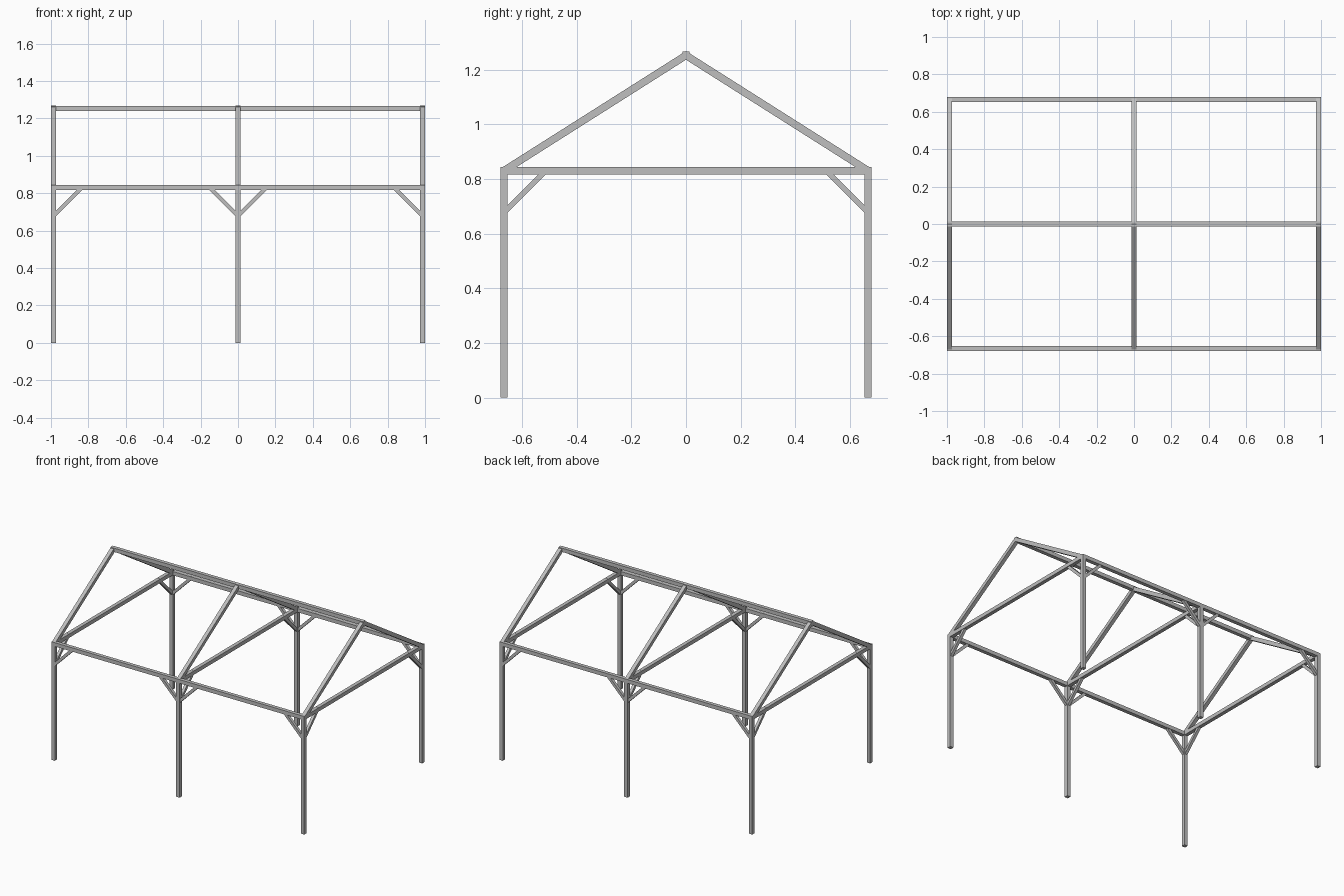
import bpy
import bmesh
from mathutils import Vector, Matrix

cube = bpy.data.objects.get("Cube")
if cube:
    bpy.data.objects.remove(cube, do_unlink=True)

steel = bpy.data.materials.new("light_grey")
steel.use_nodes = True
steel.diffuse_color = (0.52, 0.52, 0.52, 1)
steel.node_tree.nodes["Principled BSDF"].inputs["Base Color"].default_value = (0.52, 0.52, 0.52, 1)

W = 0.027            # main timber width
HALF = W / 2
PX = 1 - HALF        # post grid
PY = 0.68 - HALF
EAVE = 0.831         # centre height of the eave beams
RIDGE = 1.253        # centre height of the ridge
BRACE = 0.02
REACH = 0.16         # brace run along each beam


def finish(name, bm):
    bmesh.ops.recalc_face_normals(bm, faces=bm.faces)
    mesh = bpy.data.meshes.new(name)
    bm.to_mesh(mesh)
    bm.free()
    mesh.materials.append(steel)
    obj = bpy.data.objects.new(name, mesh)
    bpy.context.collection.objects.link(obj)
    return obj


def beam(name, start, end, width=W):
    """Square timber between two points, kept upright."""
    a, b = Vector(start), Vector(end)
    axis = (b - a).normalized()
    side = axis.cross(Vector((0, 0, 1)))
    side = side.normalized() if side.length > 0.01 else Vector((1, 0, 0))
    up = side.cross(axis)
    rot = Matrix((side, axis, up)).transposed().to_4x4()
    size = Matrix.Diagonal((width, (b - a).length, width, 1))
    bm = bmesh.new()
    bmesh.ops.create_cube(bm, size=1, matrix=Matrix.Translation((a + b) / 2) @ rot @ size)
    return finish(name, bm)


def rafter_pair(name, x):
    """Mitred chevron extruded along x."""
    slope = (RIDGE - EAVE) / PY
    drop = HALF * (1 + slope * slope) ** 0.5
    end = PY + 0.008
    foot = RIDGE - slope * end
    outline = [(-end, foot + drop), (0, RIDGE + drop), (end, foot + drop),
               (end, foot - drop), (0, RIDGE - drop), (-end, foot - drop)]
    bm = bmesh.new()
    verts = [bm.verts.new((x - HALF, y, z)) for y, z in outline]
    left = bm.faces.new((verts[0], verts[1], verts[4], verts[5]))
    right = bm.faces.new((verts[1], verts[2], verts[3], verts[4]))
    out = bmesh.ops.extrude_face_region(bm, geom=[left, right], use_keep_orig=True)
    moved = [g for g in out["geom"] if isinstance(g, bmesh.types.BMVert)]
    bmesh.ops.translate(bm, verts=moved, vec=(W, 0, 0))
    # drop the wall left inside the mitre
    inner = [f for f in bm.faces if all(abs(v.co.y) < 1e-5 for v in f.verts)]
    bmesh.ops.delete(bm, geom=inner, context="FACES_ONLY")
    return finish(name, bm)


def brace(name, x, y, dx, dy):
    """Diagonal knee brace from a post up to a beam."""
    low = EAVE + 0.007 - REACH
    beam(name, (x, y, low), (x + dx * REACH, y + dy * REACH, low + REACH), BRACE)


# Cross frames: posts, tie beam, rafters and braces
for label, x in (("right", -PX), ("middle", 0), ("left", PX)):
    for end, y in (("front", -PY), ("back", PY)):
        beam(f"{end}_{label}_post", (x, y, 0), (x, y, EAVE + HALF))
        inward = 1 if y < 0 else -1
        brace(f"{end}_{label}_tie_brace", x, y, 0, inward)
        for dx in (-1, 1):
            if abs(x + dx * REACH) < 1:
                brace(f"{end}_{label}_eave_brace", x, y, dx, 0)
    beam(f"{label}_tie_beam", (x, -PY - HALF, EAVE), (x, PY + HALF, EAVE))
    rafter_pair(f"{label}_rafters", x)

# Long beams: two eaves and the ridge
for name, y, z in (("front_eave_beam", -PY, EAVE), ("back_eave_beam", PY, EAVE),
                   ("ridge_beam", 0, RIDGE)):
    beam(name, (-1, y, z), (1, y, z))
